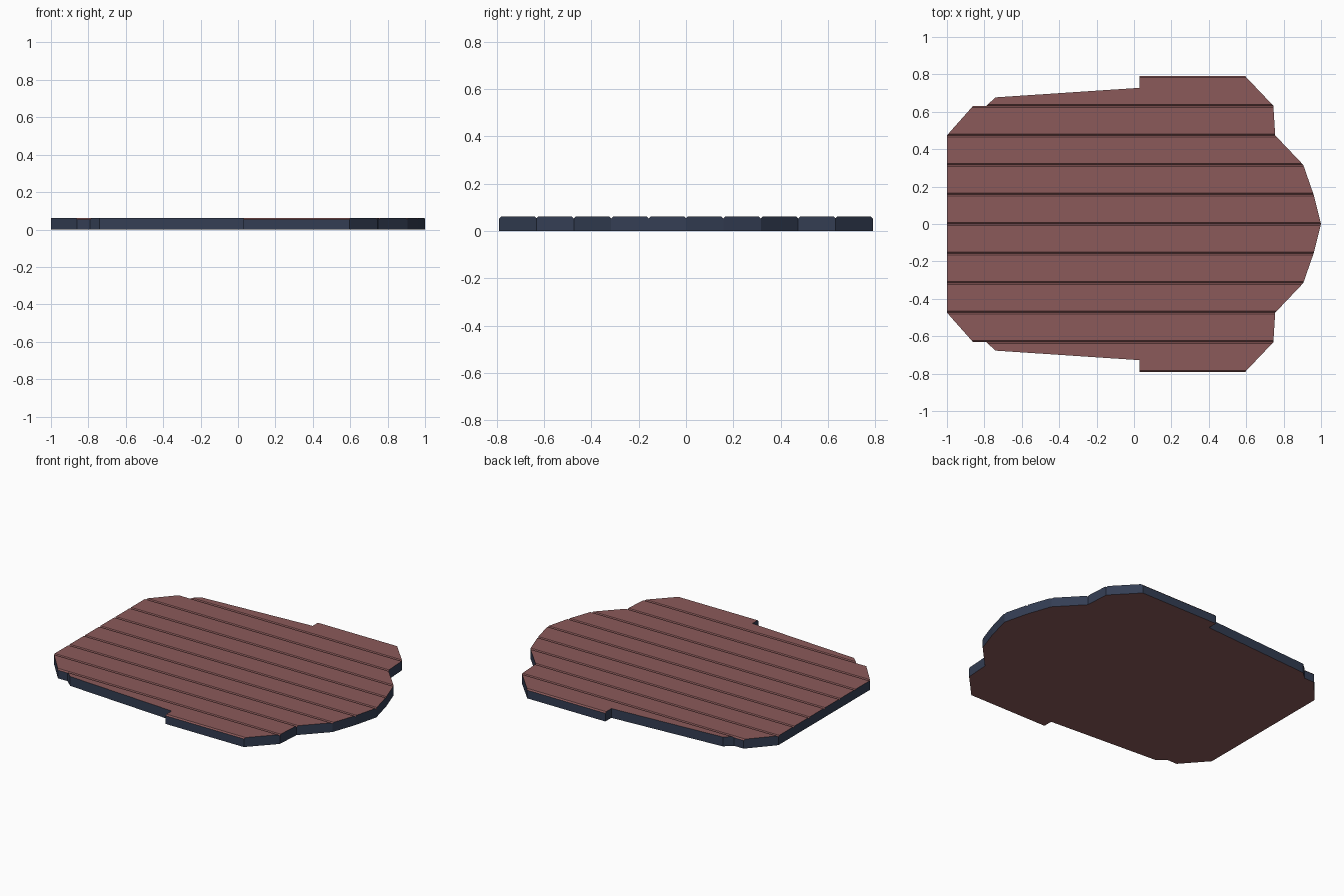
import bpy, bmesh

if "Cube" in bpy.data.objects:
    bpy.data.objects.remove(bpy.data.objects["Cube"])

H = 0.061      # deck thickness
W = 0.158      # plank width
B = 0.008      # chamfer along the plank edges


def material(name, rgb):
    m = bpy.data.materials.new(name)
    m.diffuse_color = (*rgb, 1)
    m.use_nodes = True
    m.node_tree.nodes["Principled BSDF"].inputs["Base Color"].default_value = m.diffuse_color
    return m


wood = material("red brown wood", (0.26, 0.102, 0.102))
rim = material("dark blue edge", (0.034, 0.048, 0.088))

# Half-deck plank outlines, from the centre line outwards
OUTLINES = [
    [(-1, 0), (1, 0), (0.96, W), (-1, W)],
    [(-1, W), (0.96, W), (0.905, 2 * W), (-1, 2 * W)],
    [(-1, 2 * W), (0.905, 2 * W), (0.755, 3 * W), (-1, 3 * W)],
    [(-1, 3 * W), (0.755, 3 * W), (0.745, 4 * W), (-0.86, 4 * W)],
    [(-0.79, 4 * W), (0.745, 4 * W), (0.595, 5 * W), (0.03, 5 * W),
     (0.03, 0.728), (-0.74, 0.677)],
]


def plank(name, outline, row, side):
    bm = bmesh.new()
    pts = [(x, y * side) for x, y in outline]
    bottom = bm.faces.new([bm.verts.new((x, y, 0)) for x, y in pts])
    top = bmesh.ops.extrude_face_region(bm, geom=[bottom], use_keep_orig=True)
    for v in top["geom"]:
        if isinstance(v, bmesh.types.BMVert):
            v.co.z = H
    # chamfer both long top edges
    y0, y1 = row * W, (row + 1) * W
    for y in (y0 + B, y1 - B):
        bmesh.ops.bisect_plane(bm, geom=bm.verts[:] + bm.edges[:] + bm.faces[:],
                               plane_co=(0, y * side, 0), plane_no=(0, 1, 0))
    for v in bm.verts:
        y = abs(v.co.y)
        if v.co.z > 0.01 and (abs(y - y0) < 1e-4 or abs(y - y1) < 1e-4):
            v.co.z = H - B
    bmesh.ops.recalc_face_normals(bm, faces=bm.faces[:])
    # upright faces get the edge colour
    for f in bm.faces:
        f.normal_update()
        f.material_index = 1 if abs(f.normal.z) < 0.3 else 0
    me = bpy.data.meshes.new(name)
    bm.to_mesh(me)
    bm.free()
    me.materials.append(wood)
    me.materials.append(rim)
    ob = bpy.data.objects.new(name, me)
    bpy.context.collection.objects.link(ob)


for side, label in ((1, "back"), (-1, "front")):
    for row, outline in enumerate(OUTLINES):
        plank(f"plank_{label}_{row + 1}", outline, row, side)
